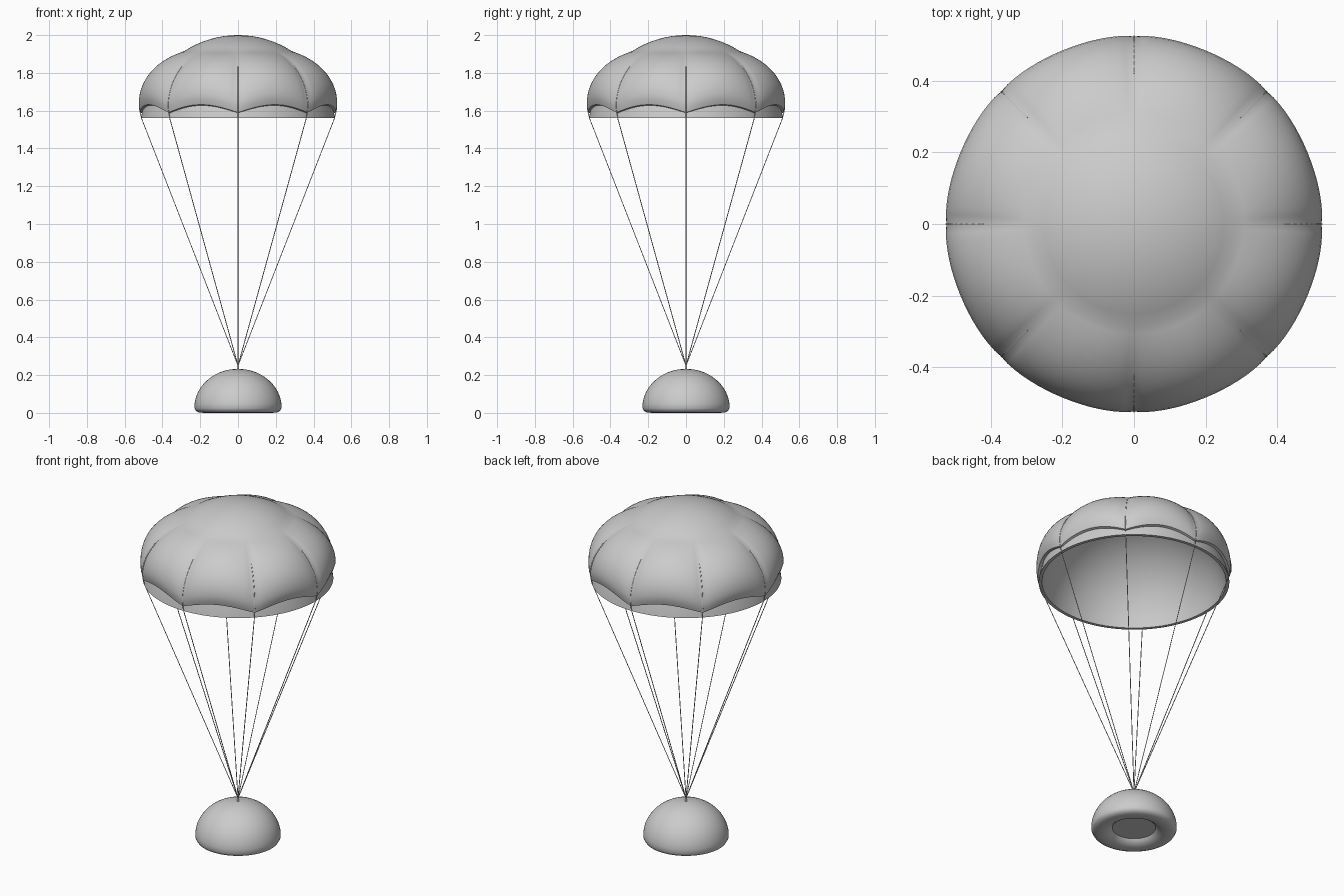
import bpy, bmesh, math
from mathutils import Vector

cube = bpy.data.objects.get("Cube")
if cube:
    bpy.data.objects.remove(cube)

gray = bpy.data.materials.new("light_gray")
gray.use_nodes = True
color = (0.6, 0.6, 0.6, 1)
gray.diffuse_color = color
gray.node_tree.nodes["Principled BSDF"].inputs["Base Color"].default_value = color

RADIUS, INNER, CENTER_Z, LOBES, STEPS = 0.52, 0.502, 1.48, 8, 16
RIM, CROWN = math.radians(8.85), math.radians(57)


def add_object(name, bm, angle=40):
    bmesh.ops.recalc_face_normals(bm, faces=bm.faces)
    mesh = bpy.data.meshes.new(name)
    bm.to_mesh(mesh)
    bm.free()
    mesh.materials.append(gray)
    obj = bpy.data.objects.new(name, mesh)
    bpy.context.collection.objects.link(obj)
    bpy.ops.object.select_all(action='DESELECT')
    obj.select_set(True)
    bpy.context.view_layer.objects.active = obj
    bpy.ops.object.shade_smooth_by_angle(angle=math.radians(angle))


def dome_point(theta, elev, dist):
    r = dist * math.cos(elev)
    return Vector((r * math.cos(theta), r * math.sin(theta), CENTER_Z + dist * math.sin(elev)))


def join_rings(bm, rings):
    for low, high in zip(rings, rings[1:]):
        n = len(low)
        for i in range(n):
            j = (i + 1) % n
            bm.faces.new((low[i], low[j], high[j], high[i]))


def cap(bm, ring, tip):
    top = bm.verts.new(tip)
    for i, v in enumerate(ring):
        bm.faces.new((v, ring[(i + 1) % len(ring)], top))


# Canopy: smooth lining, flat rim, plain band, eight shallow puffed lobes, plain crown
def canopy_point(theta, row):
    kind, t = row
    arch = abs(math.sin(theta * LOBES / 2))
    lip = math.radians(12 + 4.5 * arch)
    if kind == "lining":
        inner_rim = math.asin(RADIUS * math.sin(RIM) / INNER)
        return dome_point(theta, math.pi / 2 + (inner_rim - math.pi / 2) * t, INNER)
    if kind == "band":
        return dome_point(theta, RIM + (lip - RIM) * t, RADIUS)
    if kind == "crown":
        return dome_point(theta, CROWN + (math.pi / 2 - CROWN) * t, RADIUS)
    swell = 0.015 * (1 - t) ** 2 + 0.052 * math.sin(math.pi * t ** 0.75)
    return dome_point(theta, lip + (CROWN - lip) * t, RADIUS + swell * (0.65 + 0.35 * arch ** 0.6))


rows = [("lining", i / 16) for i in range(1, 17)]
rows += [("band", i / 2) for i in range(3)]
rows += [("lobe", i / 16) for i in range(17)]
rows += [("crown", i / 8) for i in range(1, 8)]
bm = bmesh.new()
count = LOBES * STEPS
rings = [[bm.verts.new(canopy_point(math.tau * i / count, row)) for i in range(count)] for row in rows]
join_rings(bm, rings)
cap(bm, rings[0], (0, 0, CENTER_Z + INNER))
cap(bm, rings[-1], (0, 0, CENTER_Z + RADIUS))
add_object("canopy", bm)

# Cords: from the payload to the rim, then up along each seam
for k in range(LOBES):
    theta = math.tau * k / LOBES
    path = [Vector((0, 0, 0.25)), dome_point(theta, RIM, RADIUS - 0.003)]
    path += [canopy_point(theta, ("lobe", i / 16)) for i in range(11)]
    curve = bpy.data.curves.new(f"cord_{k + 1}", 'CURVE')
    curve.dimensions = '3D'
    curve.bevel_depth = 0.0022
    curve.bevel_resolution = 1
    curve.use_fill_caps = True
    curve.materials.append(gray)
    spline = curve.splines.new('POLY')
    spline.points.add(len(path) - 1)
    for point, co in zip(spline.points, path):
        point.co = (*co, 1)
    bpy.context.collection.objects.link(bpy.data.objects.new(f"cord_{k + 1}", curve))

# Payload: half dome with a rounded lower edge and a shallow recess underneath
profile = [(0.117, 0.03), (0.125, 0.02), (0.14, 0.009), (0.16, 0.002), (0.18, 0.0),
           (0.205, 0.002), (0.222, 0.01), (0.23, 0.024)]
profile += [(0.231 * math.cos(a), 0.028 + 0.205 * math.sin(a))
            for a in (math.radians(6 * i) for i in range(1, 15))]
bm = bmesh.new()
rings = [[bm.verts.new((r * math.cos(math.tau * i / 64), r * math.sin(math.tau * i / 64), z))
          for i in range(64)] for r, z in profile]
join_rings(bm, rings)
bm.faces.new(rings[0])
cap(bm, rings[-1], (0, 0, 0.233))
add_object("payload", bm)

# Small post that gathers the cords
bm = bmesh.new()
bmesh.ops.create_cone(bm, cap_ends=True, segments=12, radius1=0.007, radius2=0.005, depth=0.035)
bmesh.ops.translate(bm, verts=bm.verts, vec=(0, 0, 0.243))
add_object("cord_anchor", bm)
